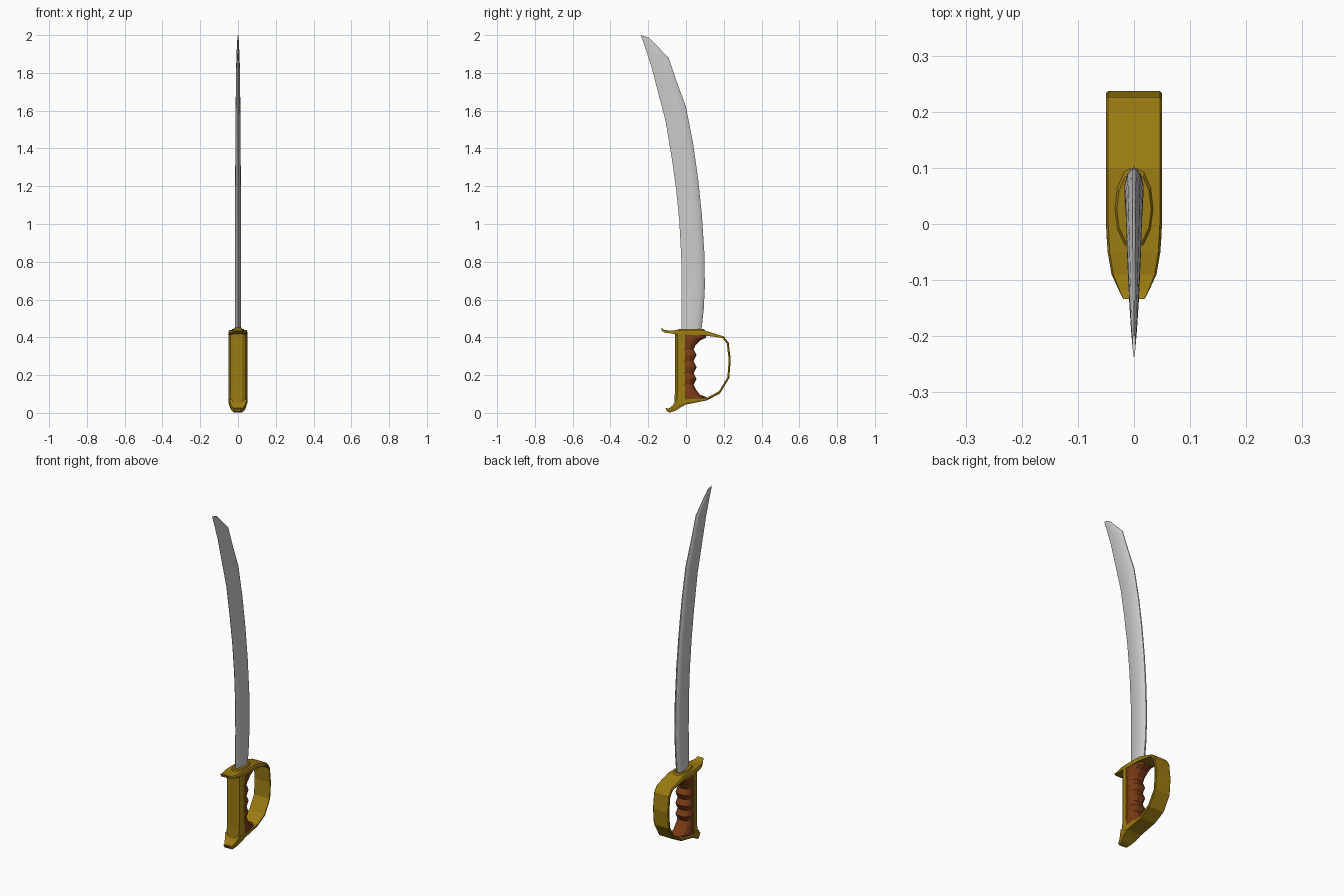
import bpy, bmesh, math


def material(name, rgb):
    m = bpy.data.materials.new(name)
    m.diffuse_color = (*rgb, 1)
    return m


STEEL = material("steel", (0.60, 0.60, 0.60))
BRASS = material("brass", (0.33, 0.20, 0.006))
WOOD = material("brown wood", (0.20, 0.045, 0.008))


def loft(name, rings, mat, smooth=None):
    """Skin equal-length closed rings, capping both ends."""
    bm = bmesh.new()
    rows = [[bm.verts.new(p) for p in ring] for ring in rings]
    n = len(rows[0])
    for a, b in zip(rows, rows[1:]):
        for i in range(n):
            j = (i + 1) % n
            bm.faces.new((a[i], a[j], b[j], b[i]))
    bm.faces.new(rows[0])
    bm.faces.new(rows[-1])
    bmesh.ops.recalc_face_normals(bm, faces=bm.faces[:])
    me = bpy.data.meshes.new(name)
    bm.to_mesh(me)
    bm.free()
    me.materials.append(mat)
    ob = bpy.data.objects.new(name, me)
    bpy.context.collection.objects.link(ob)
    if smooth:
        bpy.context.view_layer.objects.active = ob
        ob.select_set(True)
        bpy.ops.object.shade_smooth_by_angle(angle=math.radians(smooth))
        ob.select_set(False)
    return ob


def mirrored(half):
    """Close a list of +x points with its mirror image."""
    return half + [(-x, y, z) for x, y, z in reversed(half)]


# Blade: edge (y, z), back (y, z), half thickness
stations = [
    (-0.025, 0.42, 0.080, 0.42, 0.017), (-0.025, 0.55, 0.094, 0.55, 0.017),
    (-0.024, 0.66, 0.100, 0.67, 0.017), (-0.025, 0.82, 0.097, 0.85, 0.017),
    (-0.035, 1.01, 0.084, 1.05, 0.016), (-0.053, 1.19, 0.064, 1.24, 0.015),
    (-0.077, 1.36, 0.037, 1.43, 0.014), (-0.107, 1.54, 0.000, 1.62, 0.013),
    (-0.146, 1.69, -0.048, 1.75, 0.011), (-0.185, 1.84, -0.092, 1.88, 0.009),
    (-0.218, 1.94, -0.148, 1.937, 0.006), (-0.239, 1.999, -0.198, 1.987, 0.003),
]
section = [(0, 0.05), (0.2, 0.55), (0.5, 0.95), (0.75, 1.0), (0.92, 0.7), (1, 0.2)]
rings = [mirrored([(w * h, a + (c - a) * t, b + (d - b) * t) for t, w in section])
         for a, b, c, d, h in stations]
loft("blade", rings, STEEL, 40)

# Guard, knuckle bow and pommel: one bent strap, outer (y, z), inner (y, z), half width
strap = [
    (-0.134, 0.452, -0.128, 0.434, 0.020), (-0.118, 0.440, -0.112, 0.425, 0.028),
    (-0.090, 0.436, -0.090, 0.422, 0.040), (-0.050, 0.438, -0.050, 0.416, 0.047),
    (0.000, 0.438, 0.000, 0.412, 0.050), (0.100, 0.436, 0.100, 0.410, 0.050),
    (0.200, 0.405, 0.193, 0.396, 0.050), (0.226, 0.372, 0.216, 0.366, 0.050),
    (0.237, 0.280, 0.226, 0.280, 0.050), (0.229, 0.185, 0.219, 0.188, 0.050),
    (0.180, 0.103, 0.174, 0.114, 0.050), (0.110, 0.066, 0.110, 0.080, 0.050),
    (0.000, 0.044, 0.000, 0.072, 0.050), (-0.030, 0.028, -0.052, 0.070, 0.046),
    (-0.055, 0.012, -0.070, 0.040, 0.036), (-0.085, 0.001, -0.092, 0.022, 0.024),
    (-0.100, 0.009, -0.110, 0.027, 0.017),
]
rings = [mirrored([(w * 0.92, a, b), (w, a * .65 + c * .35, b * .65 + d * .35), (w, c, d)])
         for a, b, c, d, w in strap]
loft("knuckle_guard", rings, BRASS)

# Raised seat around the blade root
rings = [[(k * 0.036 * math.cos(t), 0.027 + k * 0.078 * math.sin(t), z)
          for t in [math.tau * i / 12 for i in range(12)]]
         for k, z in ((1, 0.434), (0.85, 0.444))]
loft("blade_seat", rings, BRASS)

# Faceted back strap of the hilt
strap_plan = [(0.049, -0.004), (0.049, -0.022), (0.040, -0.045), (0.020, -0.058)]
rings = [mirrored([(x, y + dy, z) for x, y in strap_plan])
         for z, dy in ((0.05, -0.004), (0.09, -0.002), (0.12, 0), (0.42, 0))]
loft("back_strap", rings, BRASS)

# Wooden grip with finger scallops: z, front y
profile = [
    (0.068, 0.110), (0.084, 0.108), (0.096, 0.074), (0.122, 0.054), (0.150, 0.040),
    (0.180, 0.056), (0.210, 0.040), (0.242, 0.056), (0.274, 0.040), (0.306, 0.056),
    (0.336, 0.040), (0.358, 0.050), (0.385, 0.076), (0.398, 0.106), (0.415, 0.110),
]
rings = []
for z, y in profile:
    w = 0.040 + min(max(y - 0.040, 0) * 0.4, 0.008)
    rings.append(mirrored([(w, -0.006, z), (w, y * 0.45, z),
                           (w * 0.8, y * 0.8, z), (w * 0.4, y, z)]))
loft("grip", rings, WOOD)
